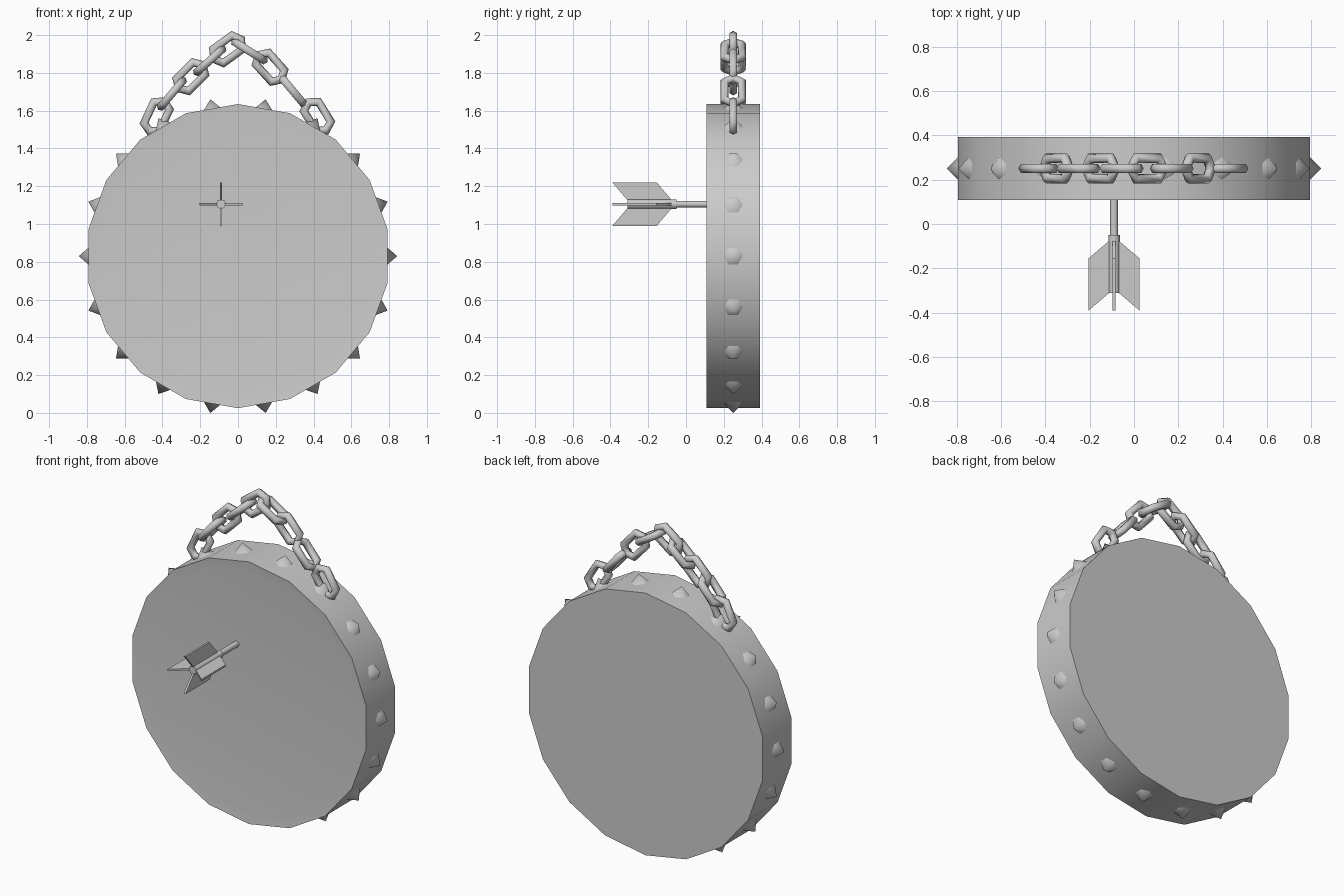
import bpy, bmesh, math
from mathutils import Matrix, Vector

cube = bpy.data.objects.get("Cube")
if cube:
    bpy.data.objects.remove(cube, do_unlink=True)

grey = bpy.data.materials.new("plain_grey")
grey.use_nodes = True
colour = (0.6, 0.6, 0.6, 1)
grey.diffuse_color = colour
grey.node_tree.nodes["Principled BSDF"].inputs["Base Color"].default_value = colour

CENTRE = Vector((0, 0.25, 0.83))
SIDES = 18


def finish(bm, name, angle=30):
    bmesh.ops.recalc_face_normals(bm, faces=bm.faces)
    mesh = bpy.data.meshes.new(name)
    bm.to_mesh(mesh)
    bm.free()
    mesh.materials.append(grey)
    obj = bpy.data.objects.new(name, mesh)
    bpy.context.collection.objects.link(obj)
    bpy.ops.object.select_all(action="DESELECT")
    obj.select_set(True)
    bpy.context.view_layer.objects.active = obj
    bpy.ops.object.shade_smooth_by_angle(angle=math.radians(angle))
    return obj


def rod(bm, centre, radius, depth, sides):
    """Cylinder lying along y, with a corner on the +x side."""
    turn = Matrix.Translation(centre) @ Matrix.Rotation(math.pi / 2, 4, "X")
    bmesh.ops.create_cone(bm, cap_ends=True, segments=sides, radius1=radius,
                          radius2=radius, depth=depth, matrix=turn)


# Round board with a shallow recess in its front face
bm = bmesh.new()
rod(bm, CENTRE, 0.805, 0.285, SIDES)
bm.normal_update()
front = min(bm.faces, key=lambda f: f.calc_center_median().y)
bmesh.ops.inset_region(bm, faces=[front], thickness=0.065)
bmesh.ops.translate(bm, verts=front.verts, vec=(0, 0.006, 0))
finish(bm, "board")

# Pointed studs around the rim, one on each corner
bm = bmesh.new()
for i in range(SIDES):
    spin = Matrix.Rotation(-math.tau * i / SIDES, 4, "Y")
    out = Matrix.Translation((0.81, 0, 0)) @ Matrix.Rotation(math.pi / 2, 4, "Y")
    bmesh.ops.create_cone(bm, cap_ends=True, segments=6, radius1=0.066, radius2=0,
                          depth=0.066, matrix=Matrix.Translation(CENTRE) @ spin @ out)
finish(bm, "rim_studs", 60)

# Arrow stuck in the board
AXIS = Vector((-0.09, 0, 1.105))
bm = bmesh.new()
rod(bm, AXIS + Vector((0, 0.04, 0)), 0.018, 0.2, 12)
finish(bm, "arrow_shaft", 40)
bm = bmesh.new()
rod(bm, AXIS + Vector((0, -0.18, 0)), 0.026, 0.26, 8)
finish(bm, "arrow_sleeve", 50)

# Four swept fins
bm = bmesh.new()
outline = [(0.015, -0.07), (0.115, -0.155), (0.115, -0.39), (0.015, -0.305)]
for i in range(4):
    place = Matrix.Translation(AXIS) @ Matrix.Rotation(i * math.pi / 2, 4, "Y")
    base = [bm.verts.new(place @ Vector((r, y, -0.006))) for r, y in outline]
    face = bm.faces.new(base)
    grown = bmesh.ops.extrude_face_region(bm, geom=[face])["geom"]
    offset = place.to_3x3() @ Vector((0, 0, 0.012))
    bmesh.ops.translate(bm, vec=offset,
                        verts=[g for g in grown if isinstance(g, bmesh.types.BMVert)])
finish(bm, "arrow_fins")


def chain_link(index, x, z, tilt):
    """Stretched six-cornered ring; every second link is turned on its side."""
    bm = bmesh.new()
    corners, wire_sides = 6, 6
    rings = []
    for i in range(corners):
        a = math.tau * i / corners
        stretch = math.copysign(0.035, math.cos(a))
        ring = []
        for j in range(wire_sides):
            b = math.tau * j / wire_sides
            r = 0.053 + 0.024 * math.cos(b)
            ring.append(bm.verts.new((r * math.cos(a) + stretch,
                                      0.024 * math.sin(b), r * math.sin(a))))
        rings.append(ring)
    for i in range(corners):
        here, there = rings[i], rings[(i + 1) % corners]
        for j in range(wire_sides):
            k = (j + 1) % wire_sides
            bm.faces.new((here[j], there[j], there[k], here[k]))
    turn = Matrix.Rotation(math.pi / 2 * (index % 2), 4, "X")
    lean = Matrix.Rotation(-math.radians(tilt), 4, "Y")
    bm.transform(Matrix.Translation((x, CENTRE.y, z)) @ lean @ turn)
    finish(bm, f"chain_link_{index + 1}", 65)


# Hanging chain from left end over the peak to the right end
links = [(-0.43, 1.57, 65), (-0.35, 1.69, 50), (-0.25, 1.78, 45),
         (-0.15, 1.865, 42), (-0.055, 1.925, 36), (0.06, 1.915, -32),
         (0.17, 1.83, -48), (0.29, 1.705, -50), (0.42, 1.57, -58)]
for n, (x, z, tilt) in enumerate(links):
    chain_link(n, x, z, tilt)
